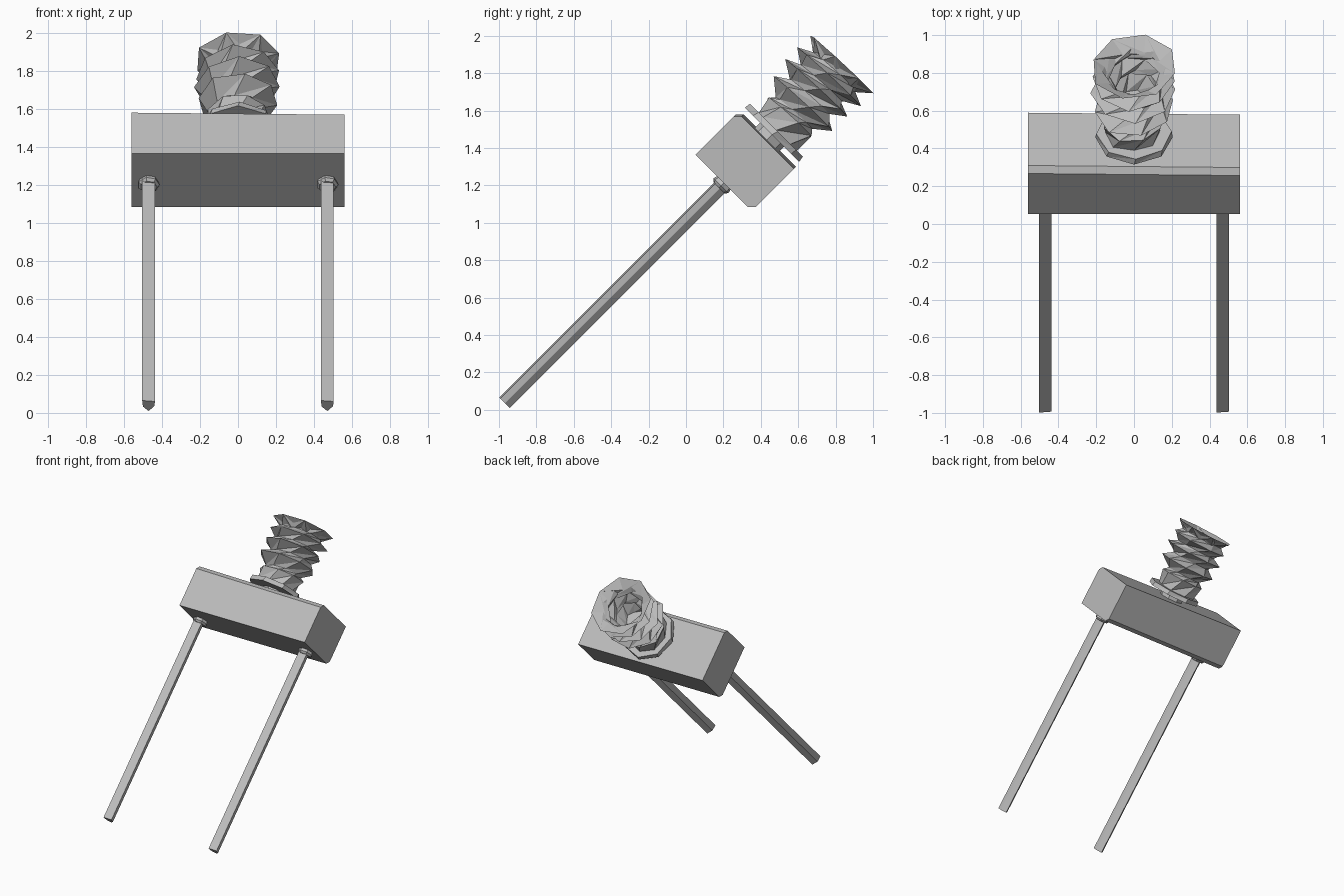
import bpy, bmesh, math, random
from mathutils import Matrix, Vector

if "Cube" in bpy.data.objects:
    bpy.data.objects.remove(bpy.data.objects["Cube"])
random.seed(4)

# All parts are built along an upright axis, then leaned back 45 degrees
LEAN = Matrix.Rotation(math.radians(-45), 4, 'X')
AXIS_Y = -0.715

grey = bpy.data.materials.new("plain grey")
grey.use_nodes = True
colour = (0.5, 0.5, 0.5, 1)
grey.diffuse_color = colour
grey.node_tree.nodes["Principled BSDF"].inputs["Base Color"].default_value = colour


def finish(name, bm):
    bmesh.ops.recalc_face_normals(bm, faces=bm.faces)
    bm.transform(LEAN)
    mesh = bpy.data.meshes.new(name)
    bm.to_mesh(mesh)
    bm.free()
    mesh.materials.append(grey)
    ob = bpy.data.objects.new(name, mesh)
    bpy.context.collection.objects.link(ob)
    return ob


def lathe(name, profile, sides, x=0, twist=0, jitter=0, tilt=0):
    """Stack of polygon rings (height, radius), capped at both ends."""
    bm = bmesh.new()
    rings = []
    for i, (h, r) in enumerate(profile):
        ring = []
        for k in range(sides):
            a = math.tau * k / sides + twist * i
            rr = r + random.uniform(-jitter, jitter)
            lift = tilt * math.cos(a - 0.8) if 0 < i < len(profile) - 1 else 0
            ring.append(bm.verts.new((x + rr * math.cos(a),
                                      AXIS_Y + rr * math.sin(a), h + lift)))
        rings.append(ring)
    for a, b in zip(rings, rings[1:]):
        for k in range(sides):
            n = (k + 1) % sides
            bm.faces.new((a[k], a[n], b[n]))
            bm.faces.new((a[k], b[n], b[k]))
    bm.faces.new(rings[0][::-1])
    bm.faces.new(rings[-1])
    return finish(name, bm)


# Body block, with slightly worn corners
bm = bmesh.new()
bmesh.ops.create_cube(bm, size=1)
for v in bm.verts:
    v.co = Vector((v.co.x * 1.12, v.co.y * 0.425 + AXIS_Y, v.co.z * 0.335 + 1.168))
    if v.co.x > 0 and v.co.z > 1.1:
        v.co.z -= 0.015
long_edges = [e for e in bm.edges
              if abs(e.verts[0].co.x - e.verts[1].co.x) > 0.5
              and (e.verts[0].co.y > AXIS_Y) == (e.verts[0].co.z < 1.1)]
bmesh.ops.bevel(bm, geom=long_edges, offset=0.03, segments=1, affect='EDGES')
finish("body_block", bm)

# Two prongs: five-sided bars with a ridge underneath, plus small collars
section = [(-0.034, -0.037), (0.033, -0.03), (0.03, 0.005), (0, 0.041), (-0.03, 0.008)]
for side, x in (("left", 0.47), ("right", -0.47)):
    bm = bmesh.new()
    ends = [[bm.verts.new((x + px, AXIS_Y + py, h)) for px, py in section]
            for h in (-0.66, 1.02)]
    for k in range(len(section)):
        n = (k + 1) % len(section)
        bm.faces.new((ends[0][k], ends[0][n], ends[1][n], ends[1][k]))
    for end in ends:
        bm.faces.new(end)
    finish(side + "_prong", bm)
    lathe(side + "_prong_collar", [(0.965, 0.045), (0.98, 0.058), (1.01, 0.05)], 7, x)

# Collar plate and its narrow stem
lathe("stem", [(1.31, 0.09), (1.45, 0.09)], 8)
lathe("collar_plate", [(1.365, 0.205), (1.4, 0.2)], 8, twist=0.05)

# Threaded plug: jagged ridges outside, a stepped hollow inside the open end
outside = [(1.4, 0.145), (1.5, 0.165), (1.53, 0.14), (1.6, 0.22), (1.65, 0.155),
           (1.71, 0.225), (1.745, 0.155), (1.8, 0.228), (1.84, 0.155), (1.895, 0.228)]
inside = [(1.83, 0.14), (1.8, 0.155), (1.74, 0.11), (1.71, 0.12), (1.64, 0.07)]
lathe("threaded_plug", outside + inside, 8, twist=0.32, jitter=0.012, tilt=0.012)
